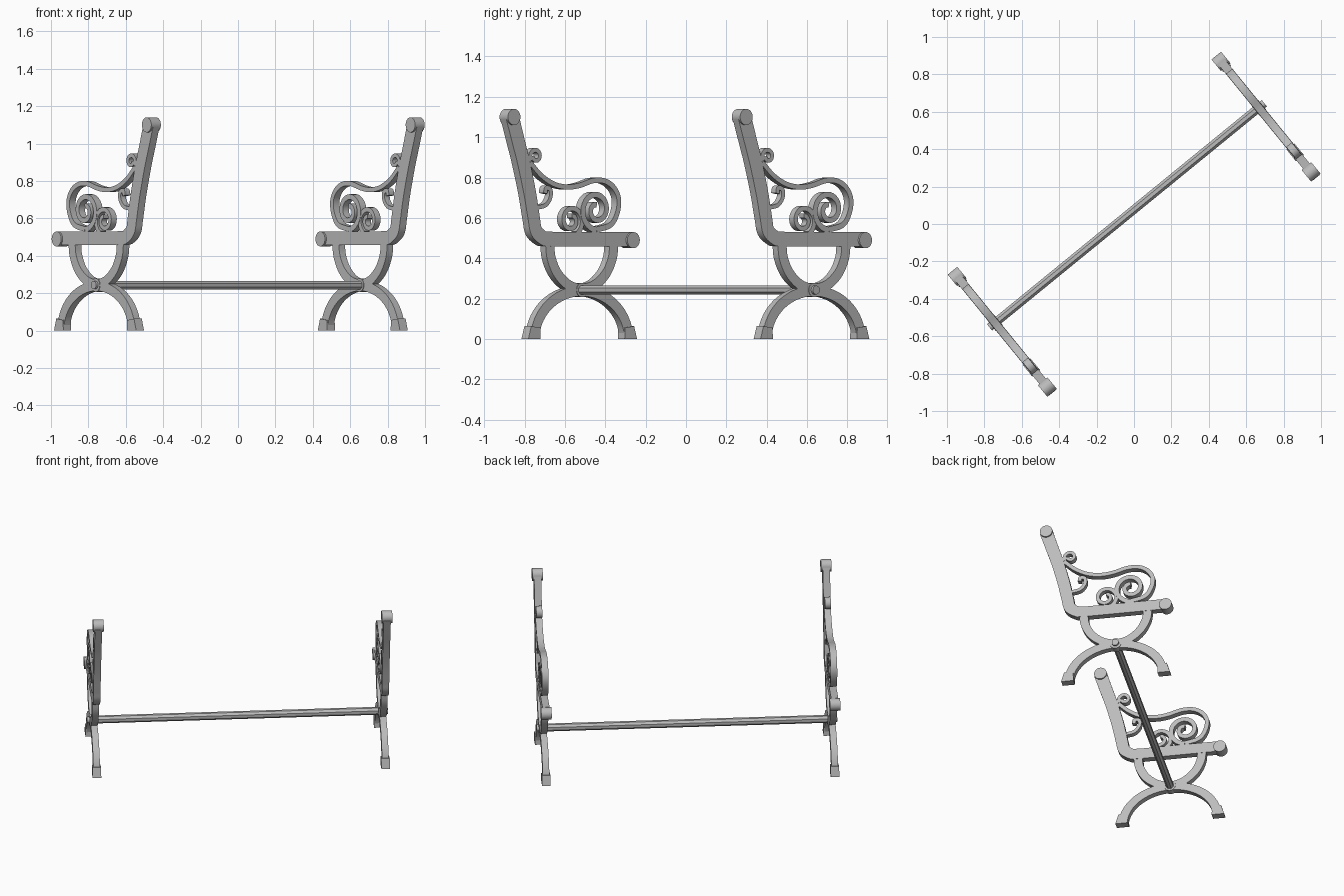
import bpy
import bmesh
from math import sin, cos, pi, radians
from mathutils import Matrix, Vector

if "Cube" in bpy.data.objects:
    bpy.data.objects.remove(bpy.data.objects["Cube"])

iron = bpy.data.materials.new("grey_iron")
iron.use_nodes = True
GREY = (0.5, 0.5, 0.5, 1)
iron.diffuse_color = GREY
iron.node_tree.nodes["Principled BSDF"].inputs["Base Color"].default_value = GREY

TURN = Matrix.Rotation(radians(39.2), 4, "Z")   # bench stands diagonally
HALF = 0.91                                     # frame distance from middle
MID = 0.06                                      # leg centre along the frame


def finish(name, bm, shift, smooth=True):
    bmesh.ops.recalc_face_normals(bm, faces=bm.faces)
    mesh = bpy.data.meshes.new(name)
    bm.to_mesh(mesh)
    bm.free()
    mesh.materials.append(iron)
    if smooth:
        mesh.shade_smooth()
        mesh.set_sharp_from_angle(angle=radians(35))
    obj = bpy.data.objects.new(name, mesh)
    bpy.context.collection.objects.link(obj)
    obj.matrix_world = TURN @ Matrix.Translation((shift, 0, 0))
    return obj


def smooth_path(points, steps=6):
    """Catmull-Rom curve through the points."""
    p = [Vector(q) for q in points]
    p = [2 * p[0] - p[1]] + p + [2 * p[-1] - p[-2]]
    out = []
    for a, b, c, d in zip(p, p[1:], p[2:], p[3:]):
        for i in range(steps):
            t = i / steps
            out.append(0.5 * (2 * b + (c - a) * t + (2 * a - 5 * b + 4 * c - d) * t**2
                              + (3 * b - a - 3 * c + d) * t**3))
    return out + [p[-2]]


def spiral(centre, r0, r1, start, turns, steps=44):
    """Spiral path; negative turns run clockwise."""
    out = []
    for i in range(steps + 1):
        t = i / steps
        a = radians(start) + 2 * pi * turns * t
        r = r0 + (r1 - r0) * t
        out.append(Vector((centre[0] + r * cos(a), centre[1] + r * sin(a))))
    return out


def bar(name, path, w0, w1, depth, shift):
    """Rectangular bar following a path in the frame plane."""
    bm = bmesh.new()
    rings = []
    n = len(path) - 1
    for i, p in enumerate(path):
        d = (path[min(i + 1, n)] - path[max(i - 1, 0)]).normalized()
        side = Vector((-d.y, d.x)) * (w0 + (w1 - w0) * i / n) / 2
        rings.append([bm.verts.new((x * depth / 2, (p + s * side).x, (p + s * side).y))
                      for x, s in ((-1, -1), (1, -1), (1, 1), (-1, 1))])
    for r, q in zip(rings, rings[1:]):
        for k in range(4):
            bm.faces.new((r[k], r[(k + 1) % 4], q[(k + 1) % 4], q[k]))
    bm.faces.new(rings[0])
    bm.faces.new(rings[-1])
    return finish(name, bm, shift)


def disc(name, y, z, radius, length, shift, sides=28, smooth=True):
    """Cylinder lying along the bench."""
    bm = bmesh.new()
    bmesh.ops.create_cone(bm, cap_ends=True, segments=sides, radius1=radius, radius2=radius,
                          depth=length, matrix=Matrix.Translation((0, y, z))
                          @ Matrix.Rotation(pi / 2, 4, "Y") @ Matrix.Rotation(pi / sides, 4, "Z"))
    return finish(name, bm, shift, smooth)


# Shared side frame outlines
BACK = [(-.385, 1.10), (-.35, .99), (-.315, .88), (-.275, .73), (-.248, .60),
        (-.232, .535), (-.185, .498)]
ARM = [(-.27, .875), (-.198, .81), (-.115, .767), (-.03, .753), (.05, .762), (.135, .785),
       (.21, .782), (.268, .748), (.297, .69), (.285, .62), (.243, .565), (.155, .542)]
CURL = [(-.23, .65), (-.17, .663), (-.138, .70), (-.138, .74), (-.165, .748), (-.172, .722)]
BOWL = [(.205, .47), (.195, .40), (.155, .325), (.085, .268), (0, .243)]

for word, s in (("right", -1), ("left", 1)):
    x = s * HALF
    # Backrest post running into the seat rail
    post = smooth_path(BACK) + [Vector((-.12, .495)), Vector((.375, .495))]
    bar(word + "_post_and_seat_rail", post, .082, .072, .045, x)
    disc(word + "_top_knob", -.383, 1.10, .04, .066, x)
    disc(word + "_front_knob", .38, .49, .04, .066, x)

    # Scrolled armrest
    bar(word + "_armrest", smooth_path(ARM), .024, .028, .042, x)
    bar(word + "_large_scroll", spiral((.155, .64), .1, .025, -90, -1.5), .03, .026, .042, x)
    bar(word + "_small_scroll", spiral((-.005, .588), .075, .022, -60, 1.4), .026, .022, .038, x)
    bar(word + "_post_top_curl", spiral((-.232, .905), .038, .016, 215, -1.1), .022, .02, .038, x)
    bar(word + "_post_lower_curl", smooth_path(CURL), .02, .024, .036, x)

    # Seat brackets, arched legs and feet
    for end, m in (("back", -1), ("front", 1)):
        bracket = smooth_path([(MID + m * u, z) for u, z in BOWL])
        bar(f"{word}_{end}_bracket", bracket, .056, .05, .042, x)
        leg = [Vector((MID + m * .3 * sin(a), .238 * cos(a)))
               for a in [pi / 2 * .9 * i / 18 for i in range(19)]]
        bar(f"{word}_{end}_leg", leg, .05, .056, .042, x)
        foot = [Vector((MID + m * .3, .06)), Vector((MID + m * .308, 0))]
        foot_obj = bar(f"{word}_{end}_foot", foot, .058, .08, .054, x)
        for v in foot_obj.data.vertices:
            if v.co.z < .03:
                v.co.z = 0

    # Stretcher boss and bolt
    disc(word + "_boss", MID, .243, .036, .048, x)
    disc(word + "_bolt", MID, .243, .022, .02, x + s * .028, 16)

# Stretcher joining both frames
disc("stretcher_rod", MID, .243, .025, 2 * HALF, 0, 8, False)
